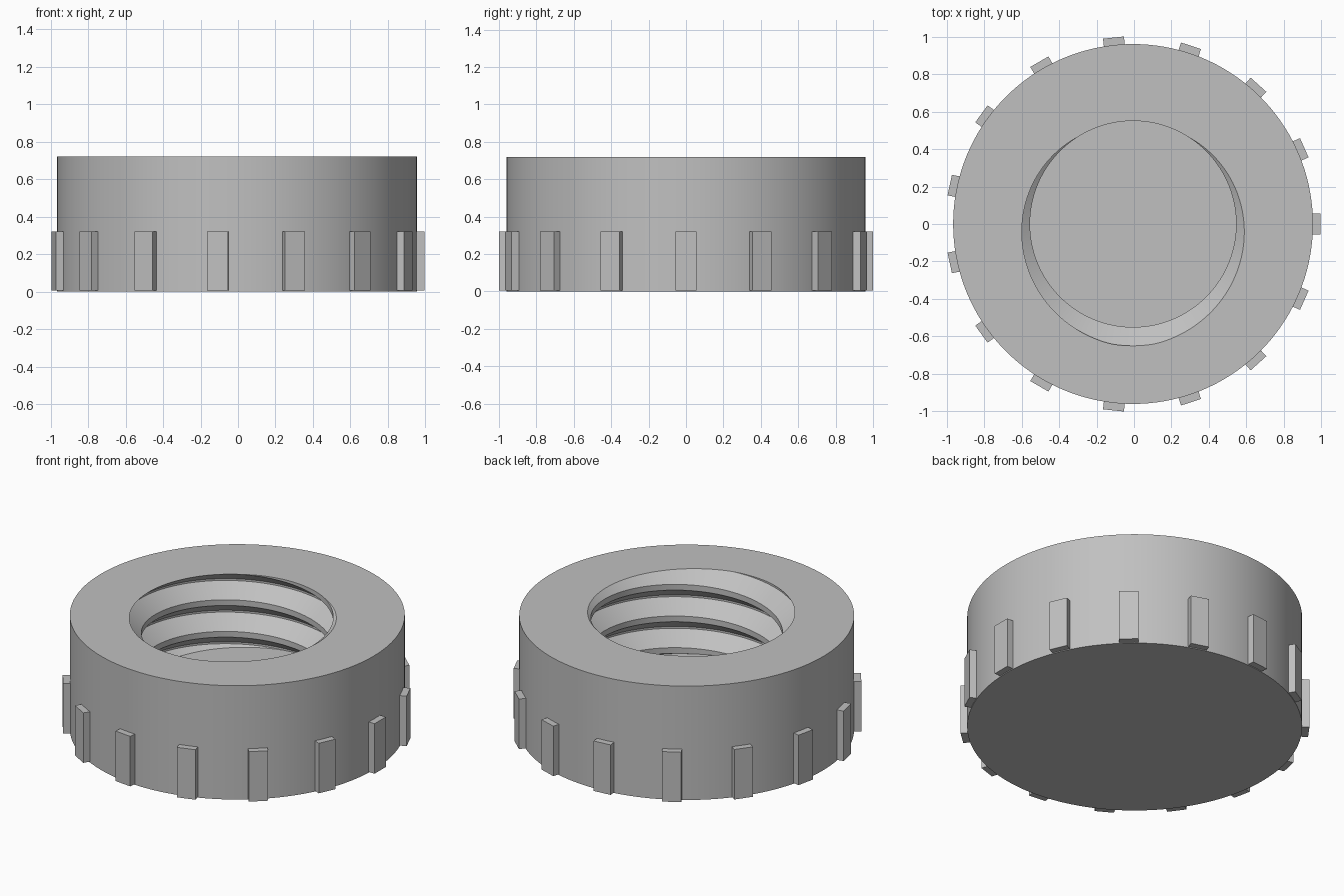
import bpy
import bmesh
import math
from mathutils import Matrix

if "Cube" in bpy.data.objects:
    bpy.data.objects.remove(bpy.data.objects["Cube"], do_unlink=True)

CENTRE_X = -0.005
HEIGHT, FLOOR = 0.72, 0.22
BODY_R, BORE_R, ROOT_R = 0.96, 0.55, 0.65
PITCH = 0.2
SEGMENTS = 144
RIBS = 15

grey = bpy.data.materials.new("plain_grey")
grey.use_nodes = True
colour = (0.53, 0.53, 0.53, 1)
grey.diffuse_color = colour
grey.node_tree.nodes["Principled BSDF"].inputs["Base Color"].default_value = colour

# One pitch of the thread: (fraction of pitch from groove centre, radius)
THREAD = [(-0.41, BORE_R), (-0.03, ROOT_R), (0.03, ROOT_R), (0.41, BORE_R)]


def make_object(name, bm):
    bmesh.ops.recalc_face_normals(bm, faces=bm.faces[:])
    mesh = bpy.data.meshes.new(name)
    bm.to_mesh(mesh)
    bm.free()
    mesh.materials.append(grey)
    obj = bpy.data.objects.new(name, mesh)
    obj.location.x = CENTRE_X
    bpy.context.collection.objects.link(obj)
    return obj


def thread_points(turn):
    """Bore outline at one angle, from the top rim down to the floor."""
    start = HEIGHT + PITCH * (turn - 0.75)
    pts = [(start + PITCH * (k + f), r) for k in range(-6, 4) for f, r in THREAD]

    def radius_at(z):
        for (z0, r0), (z1, r1) in zip(pts, pts[1:]):
            if z0 <= z <= z1:
                return r0 + (r1 - r0) * (z - z0) / (z1 - z0)
        return BORE_R

    rows = []
    for z, r in reversed(pts):
        level = min(max(z, FLOOR), HEIGHT)
        rows.append((r if level == z else radius_at(level), level))
    return rows


# Cap body: solid outer wall and base with a right-handed threaded blind bore
bm = bmesh.new()
columns = []
for i in range(SEGMENTS + 1):
    turn = i / SEGMENTS
    angle = math.tau * turn
    outline = [(0, 0), (BODY_R, 0), (BODY_R, HEIGHT)] + thread_points(turn) + [(0, FLOOR)]
    columns.append([bm.verts.new((r * math.cos(angle), r * math.sin(angle), z))
                    for r, z in outline])
for a, b in zip(columns, columns[1:]):
    for j in range(len(a) - 1):
        bm.faces.new((a[j], b[j], b[j + 1], a[j + 1]))
bmesh.ops.remove_doubles(bm, verts=bm.verts[:], dist=0.0001)
body = make_object("threaded_cap_body", bm)

bpy.ops.object.select_all(action="DESELECT")
body.select_set(True)
bpy.context.view_layer.objects.active = body
bpy.ops.object.shade_smooth_by_angle(angle=math.radians(25))

# Grip ribs: upright blocks spaced evenly round the lower wall
bm = bmesh.new()
for i in range(RIBS):
    place = (Matrix.Rotation(math.tau * i / RIBS, 4, "Z")
             @ Matrix.Translation((0.96, 0, 0.163))
             @ Matrix.Diagonal((0.08, 0.112, 0.316, 1)))
    bmesh.ops.create_cube(bm, size=1, matrix=place)
make_object("grip_ribs", bm)
